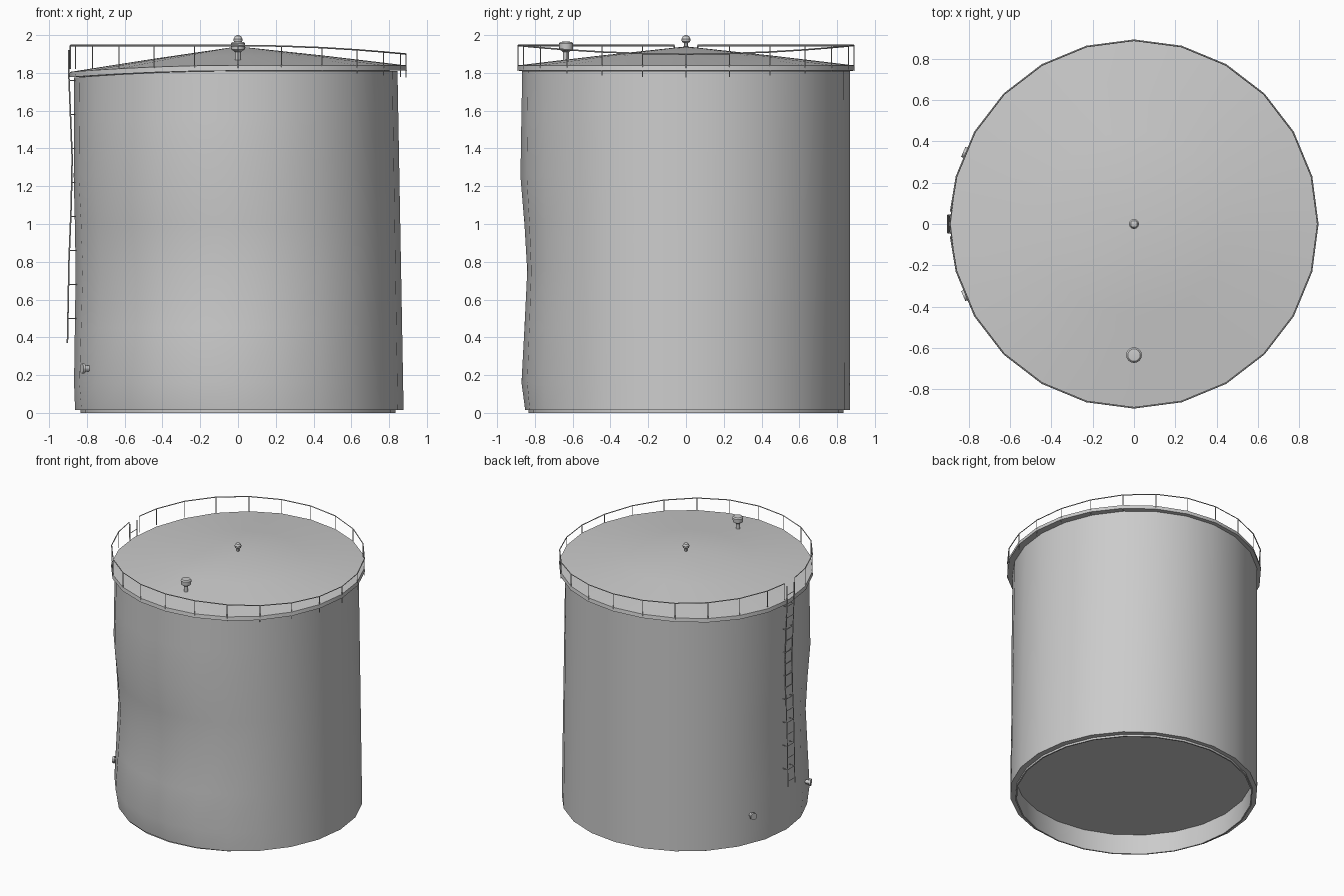
import bpy, bmesh, math
from mathutils import Vector

old = bpy.data.objects.get("Cube")
if old:
    bpy.data.objects.remove(old, do_unlink=True)

SIDES = 24


def material(name, value):
    mat = bpy.data.materials.new(name)
    mat.use_nodes = True
    color = (value, value, value, 1)
    mat.diffuse_color = color
    mat.node_tree.nodes["Principled BSDF"].inputs["Base Color"].default_value = color
    return mat


steel = material("grey steel", 0.6)


def drop(angle):
    """Sag of the roof edge on the left side."""
    return 0.035 * max(0, math.cos(angle)) ** 2


def lathe(name, profile, sides=SIDES, warp=None, at=(0, 0, 0), axis=(0, 0, 1)):
    """Revolve a profile of (radius, height); zero radius closes to a point."""
    bm = bmesh.new()
    rings = []
    for r, z in profile:
        ring = []
        for i in range(1 if r == 0 else sides):
            a = math.tau * i / sides
            rr, zz = warp(r, z, a) if warp and r else (r, z)
            ring.append(bm.verts.new((rr * math.cos(a), rr * math.sin(a), zz)))
        rings.append(ring)
    for lo, hi in zip(rings, rings[1:]):
        for i in range(sides):
            j = (i + 1) % sides
            quad = [lo[i % len(lo)], lo[j % len(lo)], hi[j % len(hi)], hi[i % len(hi)]]
            bm.faces.new(list(dict.fromkeys(quad)))
    bmesh.ops.recalc_face_normals(bm, faces=bm.faces)
    mesh = bpy.data.meshes.new(name)
    bm.to_mesh(mesh)
    bm.free()
    mesh.materials.append(steel)
    obj = bpy.data.objects.new(name, mesh)
    obj.location = at
    obj.rotation_mode = 'QUATERNION'
    obj.rotation_quaternion = Vector(axis).to_track_quat('Z', 'Y')
    bpy.context.collection.objects.link(obj)
    bpy.ops.object.select_all(action='DESELECT')
    bpy.context.view_layer.objects.active = obj
    obj.select_set(True)
    bpy.ops.object.shade_smooth_by_angle(angle=math.radians(30))
    return obj


def rods(name, paths, radius):
    """Thin bars along straight-segment paths."""
    curve = bpy.data.curves.new(name, 'CURVE')
    curve.dimensions = '3D'
    curve.bevel_depth = radius
    curve.bevel_resolution = 0
    curve.use_fill_caps = True
    for path in paths:
        spline = curve.splines.new('POLY')
        spline.points.add(len(path) - 1)
        for point, co in zip(spline.points, path):
            point.co = (*co, 1)
    curve.materials.append(steel)
    obj = bpy.data.objects.new(name, curve)
    bpy.context.collection.objects.link(obj)


def interpolate(table, z):
    for (z0, v0), (z1, v1) in zip(table, table[1:]):
        if z <= z1:
            return v0 + (v1 - v0) * (z - z0) / (z1 - z0)
    return table[-1][1]


# Shell: slightly dented wall, open skirt and recessed floor
DENT = [(0.015, -0.02), (0.16, 0.005), (0.45, -0.015), (0.75, -0.034),
        (1.0, -0.015), (1.25, 0.012), (1.55, 0.006), (1.81, 0)]
WALL = 0.867


def dent_wall(r, z, a):
    if r < WALL:
        return r, z - (drop(a) if z > 1.7 else 0)
    facing = max(0, math.cos(a - math.radians(62))) ** 2
    lean = max(0, -math.cos(a)) ** 2 * (0.01 - 0.018 * z)
    sag = drop(a) if z > 1.7 else 0
    return r + facing * interpolate(DENT, z) + lean, z - sag


floor = [(0, 0.16), (0.835, 0.16), (0.825, 0), (0.835, 0), (0.835, 0.015)]
wall = [(WALL, z) for z, _ in DENT]
lathe("tank_shell", floor + wall + [(0, 1.81)], warp=dent_wall)


# Shallow conical roof with an overhanging edge band
def sag_roof(r, z, a):
    return r, z - drop(a) * r / 0.89


lathe("roof", [(0, 1.94), (0.45, 1.892), (0.89, 1.84), (0.894, 1.812), (0.85, 1.812),
               (0, 1.80)], warp=sag_roof)

# Handrail around the roof edge, with a gap at the ladder
RAIL = 0.89


def rim_point(angle, z):
    return (RAIL * math.cos(angle), RAIL * math.sin(angle), z - 1.3 * drop(angle))


gap = math.radians(4)
angles = [math.pi + gap]
angles += [math.pi + math.tau * i / SIDES for i in range(1, SIDES)]
angles += [3 * math.pi - gap]
rods("handrail", [[rim_point(a, 1.945) for a in angles]], 0.004)
rods("handrail_posts", [[rim_point(a, 1.82), rim_point(a, 1.945)] for a in angles], 0.003)

# Ladder following the wall, with rungs and wall brackets
BEND = [(0.37, -0.903), (0.8, -0.895), (1.1, -0.883), (1.35, -0.878),
        (1.6, -0.888), (1.8, -0.896), (1.92, -0.896)]
HALF = 0.042
rods("ladder_rails", [[(x, s * HALF, z) for z, x in BEND] for s in (-1, 1)], 0.004)
rungs, brackets = [], []
for i in range(17):
    z = 0.41 + 0.09 * i
    x = interpolate(BEND, z)
    rungs.append([(x, -HALF, z), (x, HALF, z)])
    if i % 2:
        brackets += [[(x, s * HALF, z), (-0.848, s * HALF, z)] for s in (-1, 1)]
rods("ladder_rungs", rungs, 0.003)
rods("ladder_brackets", brackets, 0.003)

# Roof vents
lathe("centre_vent", [(0, 1.92), (0.011, 1.92), (0.011, 1.957), (0.022, 1.965),
                      (0.024, 1.98), (0.016, 1.995), (0, 2.0)], sides=12)
lathe("front_vent", [(0, 1.85), (0.015, 1.85), (0.015, 1.91), (0.036, 1.925),
                     (0.038, 1.955), (0.030, 1.964), (0, 1.967)],
      sides=16, at=(0, -0.635, 0))

# Outlet nozzles low on the wall
for side, label in ((-1, "front"), (1, "rear")):
    out = Vector((-0.805, side * 0.34, 0)).normalized()
    lathe(label + "_nozzle", [(0, -0.02), (0.017, -0.02), (0.017, 0.012), (0.026, 0.012),
                              (0.026, 0.026), (0, 0.026)],
          sides=12, at=out * 0.872 + Vector((0, 0, 0.235)), axis=out)
